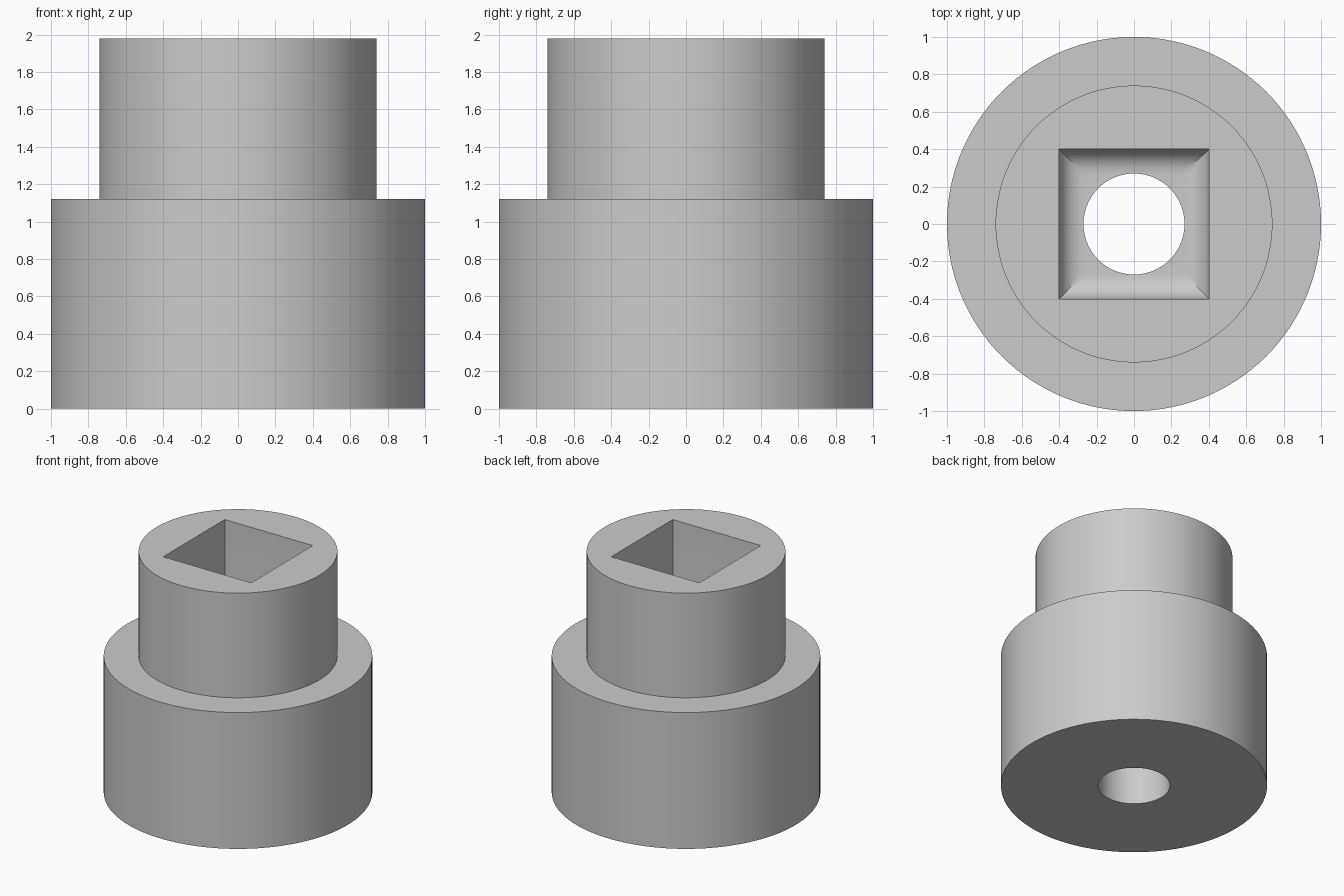
import bpy, bmesh
from math import sin, cos, pi, radians

cube = bpy.data.objects.get("Cube")
if cube:
    bpy.data.objects.remove(cube)

N = 128                                  # points around every ring
HEIGHT, SHOULDER = 1.98, 1.12
BORE, SOCKET, FLOOR, FILLET = 0.27, 0.40, 1.12, 0.13

grey = bpy.data.materials.new("light grey")
grey.use_nodes = True
grey.diffuse_color = (0.6, 0.6, 0.6, 1)
grey.node_tree.nodes["Principled BSDF"].inputs["Base Color"].default_value = grey.diffuse_color


def ring(bm, size, z, square=False):
    """One closed ring, round or pushed out to a square of half-width size."""
    verts = []
    for i in range(N):
        c, s = cos(2 * pi * i / N), sin(2 * pi * i / N)
        r = size / max(abs(c), abs(s)) if square else size
        verts.append(bm.verts.new((r * c, r * s, z)))
    return verts


bm = bmesh.new()
# Stepped outside, from the bottom of the bore up to the rim
rings = [ring(bm, r, z) for r, z in (
    (BORE, 0), (1, 0), (1, SHOULDER), (0.74, SHOULDER), (0.74, HEIGHT))]
# Square socket with a rounded transition into its floor
rings.append(ring(bm, SOCKET, HEIGHT, True))
for k in range(9):
    a = k / 8 * pi / 2
    rings.append(ring(bm, SOCKET - FILLET * (1 - cos(a)),
                      FLOOR + FILLET * (1 - sin(a)), True))
# Round bore through the base
rings[-1] = rings[-1]
rings.append(ring(bm, BORE, FLOOR))

# Skin the rings into one closed solid
for a, b in zip(rings, rings[1:] + rings[:1]):
    for i in range(N):
        j = (i + 1) % N
        bm.faces.new((a[i], a[j], b[j], b[i]))
bmesh.ops.remove_doubles(bm, verts=bm.verts, dist=1e-5)
bmesh.ops.recalc_face_normals(bm, faces=bm.faces)

mesh = bpy.data.meshes.new("drive_socket")
bm.to_mesh(mesh)
bm.free()
mesh.materials.append(grey)
socket = bpy.data.objects.new("drive_socket", mesh)
bpy.context.collection.objects.link(socket)
bpy.context.view_layer.objects.active = socket
socket.select_set(True)
bpy.ops.object.shade_smooth_by_angle(angle=radians(30))
